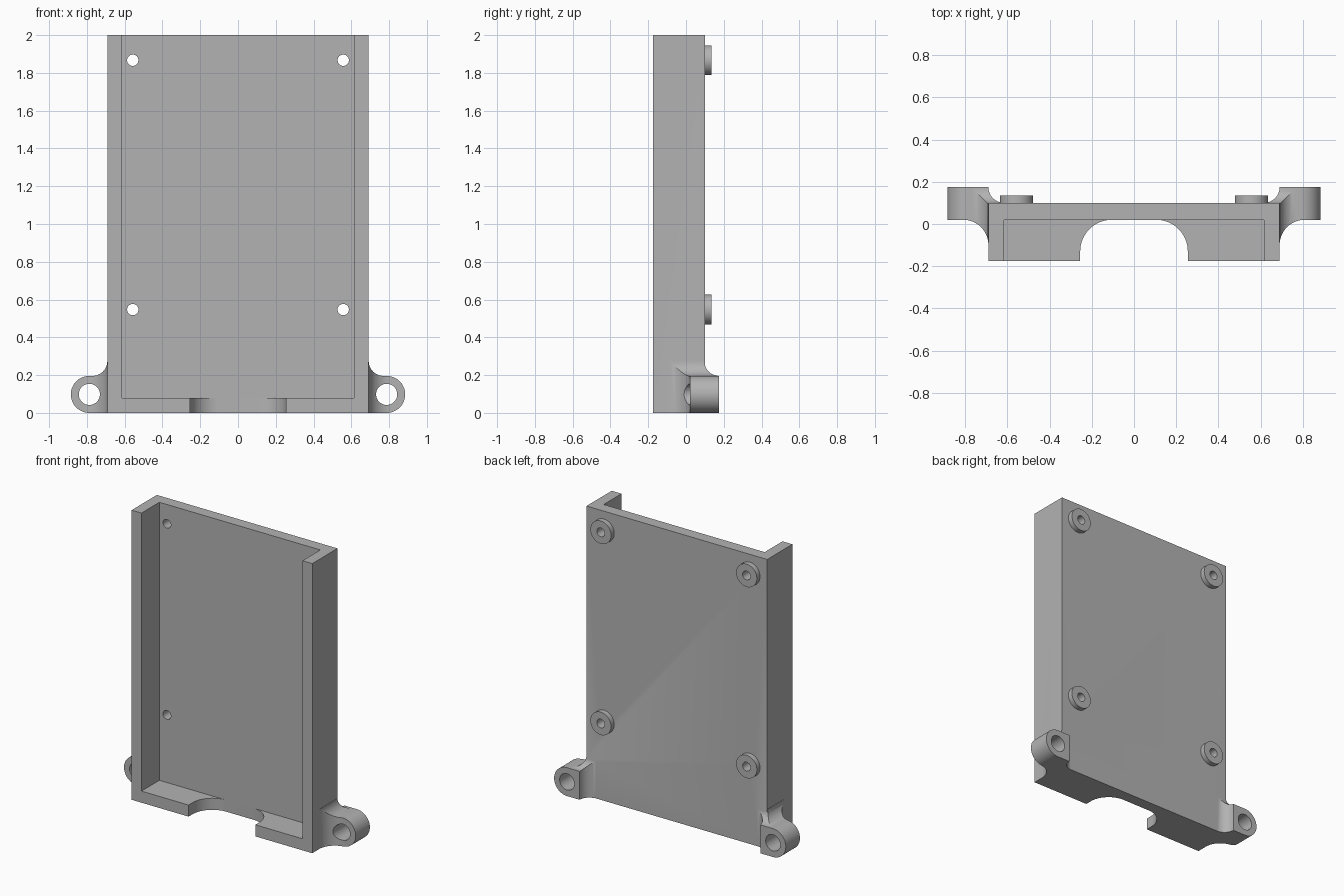
import bpy, bmesh
from math import cos, sin, radians

cube = bpy.data.objects.get("Cube")
if cube:
    bpy.data.objects.remove(cube, do_unlink=True)

grey = bpy.data.materials.new("plain grey")
grey.use_nodes = True
grey.diffuse_color = (0.45, 0.45, 0.45, 1)
grey.node_tree.nodes["Principled BSDF"].inputs["Base Color"].default_value = (0.45, 0.45, 0.45, 1)


def arc(cx, cy, r, start, end, steps=16):
    angles = [radians(start + (end - start) * i / steps) for i in range(steps + 1)]
    return [(cx + r * cos(a), cy + r * sin(a)) for a in angles]


def prism(name, points, axis, low, high):
    """Extrude a closed 2D outline along one axis."""
    place = {"X": lambda u, v, w: (w, u, v),
             "Y": lambda u, v, w: (u, w, v),
             "Z": lambda u, v, w: (u, v, w)}[axis]
    bm = bmesh.new()
    face = bm.faces.new([bm.verts.new(place(u, v, low)) for u, v in points])
    grown = bmesh.ops.extrude_face_region(bm, geom=[face])["geom"]
    moved = [g for g in grown if isinstance(g, bmesh.types.BMVert)]
    bmesh.ops.translate(bm, verts=moved, vec=place(0, 0, high - low))
    bmesh.ops.recalc_face_normals(bm, faces=bm.faces)
    mesh = bpy.data.meshes.new(name)
    bm.to_mesh(mesh)
    bm.free()
    mesh.materials.append(grey)
    obj = bpy.data.objects.new(name, mesh)
    bpy.context.collection.objects.link(obj)
    return obj


def rectangle(u0, u1, v0, v1):
    return [(u0, v0), (u1, v0), (u1, v1), (u0, v1)]


def disc(x, z, r, steps=40):
    return arc(x, z, r, 0, 360, steps)[:-1]


def combine(target, tool, operation, keep_tool=False):
    """Apply a boolean and discard the tool."""
    mod = target.modifiers.new("combine", "BOOLEAN")
    mod.object, mod.operation, mod.solver = tool, operation, "EXACT"
    bpy.context.view_layer.objects.active = target
    bpy.ops.object.modifier_apply(modifier=mod.name)
    if not keep_tool:
        bpy.data.objects.remove(tool, do_unlink=True)


HALF, FRONT, BACK, FLOOR, LUG_BACK = 0.69, -0.175, 0.1, 0.02, 0.175

# Tray: slab with a pocket open to the front and top
tray = prism("tray", rectangle(-HALF, HALF, FRONT, BACK), "Z", 0, 2)
combine(tray, prism("pocket", rectangle(-0.615, 0.615, -0.3, FLOOR), "Z", 0.08, 2.2), "DIFFERENCE")

# Rounded opening in the bottom wall
opening = ([(-0.255, -0.3)] + arc(-0.105, FLOOR - 0.15, 0.15, 180, 90)
           + arc(0.105, FLOOR - 0.15, 0.15, 90, 0) + [(0.255, -0.3)])
combine(tray, prism("opening", opening, "Z", -0.1, 0.08), "DIFFERENCE")


def lug(side):
    """Screw ear blended into the tray: the overlap of three outlines."""
    def flip(points):
        return [(side * u, v) for u, v in points]
    front = ([(0.62, 0)] + arc(0.787, 0.098, 0.098, -90, 90, 24)
             + arc(0.77, 0.274, 0.078, -90, -180) + [(0.62, 0.274)])
    plan = (arc(0.615, LUG_BACK, 0.075, -90, 0) + [(0.95, LUG_BACK), (0.95, FLOOR)]
            + arc(0.81, FLOOR - 0.12, 0.12, 90, 180) + [(0.62, FLOOR - 0.12)])
    profile = ([(-0.3, -0.1), (LUG_BACK + 0.01, -0.1), (LUG_BACK + 0.01, 0.196)]
               + arc(LUG_BACK, 0.274, 0.078, -90, -180) + [(BACK - 0.003, 0.4), (-0.3, 0.4)])
    ear = prism("lug", flip(front), "Y", -0.25, 0.3)
    combine(ear, prism("plan", flip(plan), "Z", -0.1, 0.4), "INTERSECT")
    combine(ear, prism("profile", profile, "X", -1, 1), "INTERSECT")
    combine(ear, prism("hole", disc(side * 0.787, 0.098, 0.056), "Y", -0.3, 0.4), "DIFFERENCE")
    return ear


for side in (-1, 1):
    combine(tray, lug(side), "UNION")

# Four round standoffs on the back, each drilled right through
parts = [tray]
for side, side_name in ((-1, "right"), (1, "left")):
    for z, level in ((0.547, "lower"), (1.867, "upper")):
        x = side * 0.557
        standoff = prism(f"standoff_{level}_{side_name}", disc(x, z, 0.079), "Y", BACK, 0.135)
        hole = prism("hole", disc(x, z, 0.03), "Y", -0.3, 0.3)
        combine(standoff, hole, "DIFFERENCE", keep_tool=True)
        combine(tray, hole, "DIFFERENCE")
        parts.append(standoff)

# Smooth curved walls, keep edges crisp
bpy.ops.object.select_all(action="DESELECT")
for part in parts:
    part.select_set(True)
bpy.context.view_layer.objects.active = tray
bpy.ops.object.shade_smooth_by_angle(angle=radians(25))
